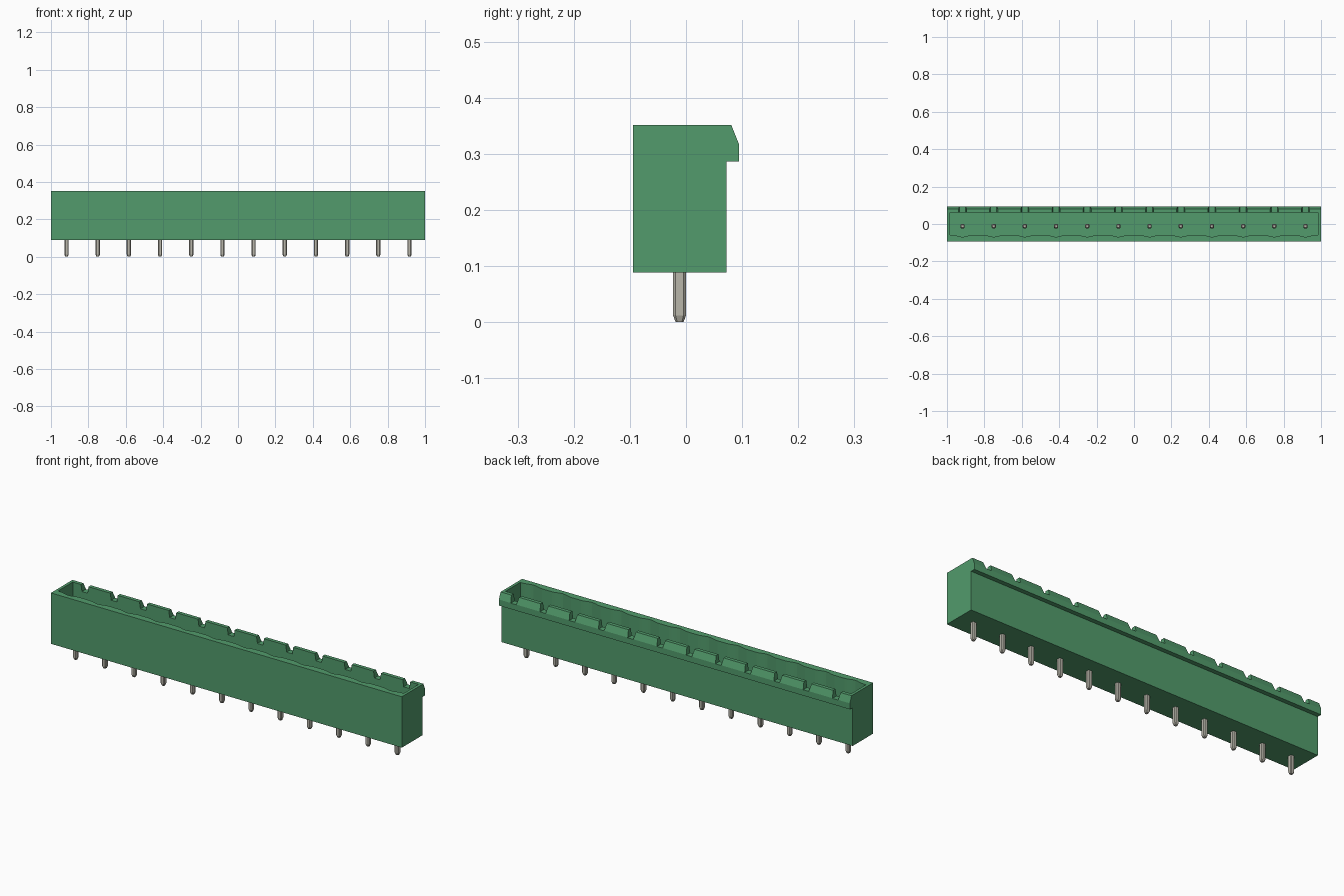
import bpy, bmesh, math

if "Cube" in bpy.data.objects:
    bpy.data.objects.remove(bpy.data.objects["Cube"], do_unlink=True)

PINS = 12
PITCH = 2 / PINS
CENTRES = [-1 + PITCH * (i + 0.5) for i in range(PINS)]
PIN_Y = -0.0115


def material(name, rgb):
    m = bpy.data.materials.new(name)
    m.use_nodes = True
    m.diffuse_color = (*rgb, 1)
    bsdf = m.node_tree.nodes["Principled BSDF"]
    bsdf.inputs["Base Color"].default_value = (*rgb, 1)
    bsdf.inputs["Roughness"].default_value = 0.6
    return m


GREEN = material("green plastic", (0.085, 0.33, 0.15))
METAL = material("tinned metal", (0.48, 0.465, 0.40))


def add_prism(bm, points, offset):
    """Extrude a closed loop of 3D points along an offset."""
    face = bm.faces.new([bm.verts.new(p) for p in points])
    new = bmesh.ops.extrude_face_region(bm, geom=[face])["geom"]
    bmesh.ops.translate(bm, vec=offset,
                        verts=[v for v in new if isinstance(v, bmesh.types.BMVert)])


def make_object(name, bm, mat):
    bmesh.ops.recalc_face_normals(bm, faces=bm.faces)
    mesh = bpy.data.meshes.new(name)
    bm.to_mesh(mesh)
    bm.free()
    mesh.materials.append(mat)
    obj = bpy.data.objects.new(name, mesh)
    bpy.context.collection.objects.link(obj)
    return obj


def cut(target, cutter):
    """Subtract the cutter, then discard it."""
    cutter.hide_render = True
    mod = target.modifiers.new("cut", "BOOLEAN")
    mod.operation = "DIFFERENCE"
    mod.solver = "EXACT"
    mod.object = cutter
    bpy.context.view_layer.objects.active = target
    bpy.ops.object.modifier_apply(modifier=mod.name)
    bpy.data.objects.remove(cutter, do_unlink=True)


# Housing: side profile with the overhanging rear lip
profile = [(-0.0945, 0.089), (0.072, 0.089), (0.072, 0.286),
           (0.0945, 0.286), (0.0945, 0.317), (0.081, 0.351), (-0.0945, 0.351)]
bm = bmesh.new()
add_prism(bm, [(-1, y, z) for y, z in profile], (2, 0, 0))
housing = make_object("housing", bm, GREEN)

# Open cavity with a shallow curved recess in the front wall at each pin
FLOOR = 0.15
outline = [(0.985, 0.062), (-0.985, 0.062), (-0.985, -0.058)]
for x in CENTRES:
    for k in range(9):
        t = k / 4 - 1
        depth = 0.011 * (0.5 + 0.5 * math.cos(math.pi * t))
        outline.append((x + 0.055 * t, -0.058 - depth))
outline.append((0.985, -0.058))
bm = bmesh.new()
add_prism(bm, [(x, y, FLOOR) for x, y in outline], (0, 0, 0.3))
cut(housing, make_object("cavity_cutter", bm, GREEN))

# Flared notches through the rear lip, one per pin
bm = bmesh.new()
for x in CENTRES:
    shape = [(-0.016, 0.316), (0.016, 0.316), (0.023, 0.36), (-0.023, 0.36)]
    add_prism(bm, [(x + dx, 0.05, z) for dx, z in shape], (0, 0.06, 0))
cut(housing, make_object("notch_cutter", bm, GREEN))


# Pins: square with chamfered corners and tapered ends
def ring(bm, x, z, half):
    c = half * 0.6
    pts = [(half, -c), (half, c), (c, half), (-c, half),
           (-half, c), (-half, -c), (-c, -half), (c, -half)]
    return [bm.verts.new((x + dx, PIN_Y + dy, z)) for dx, dy in pts]


for n, x in enumerate(CENTRES, 1):
    bm = bmesh.new()
    rings = [ring(bm, x, z, h) for z, h in
             ((0, 0.007), (0.012, 0.0115), (0.285, 0.0115), (0.3, 0.007))]
    for a, b in zip(rings, rings[1:]):
        for i in range(8):
            j = (i + 1) % 8
            bm.faces.new((a[i], a[j], b[j], b[i]))
    bm.faces.new(rings[0])
    bm.faces.new(rings[-1])
    make_object(f"pin_{n:02d}", bm, METAL)
